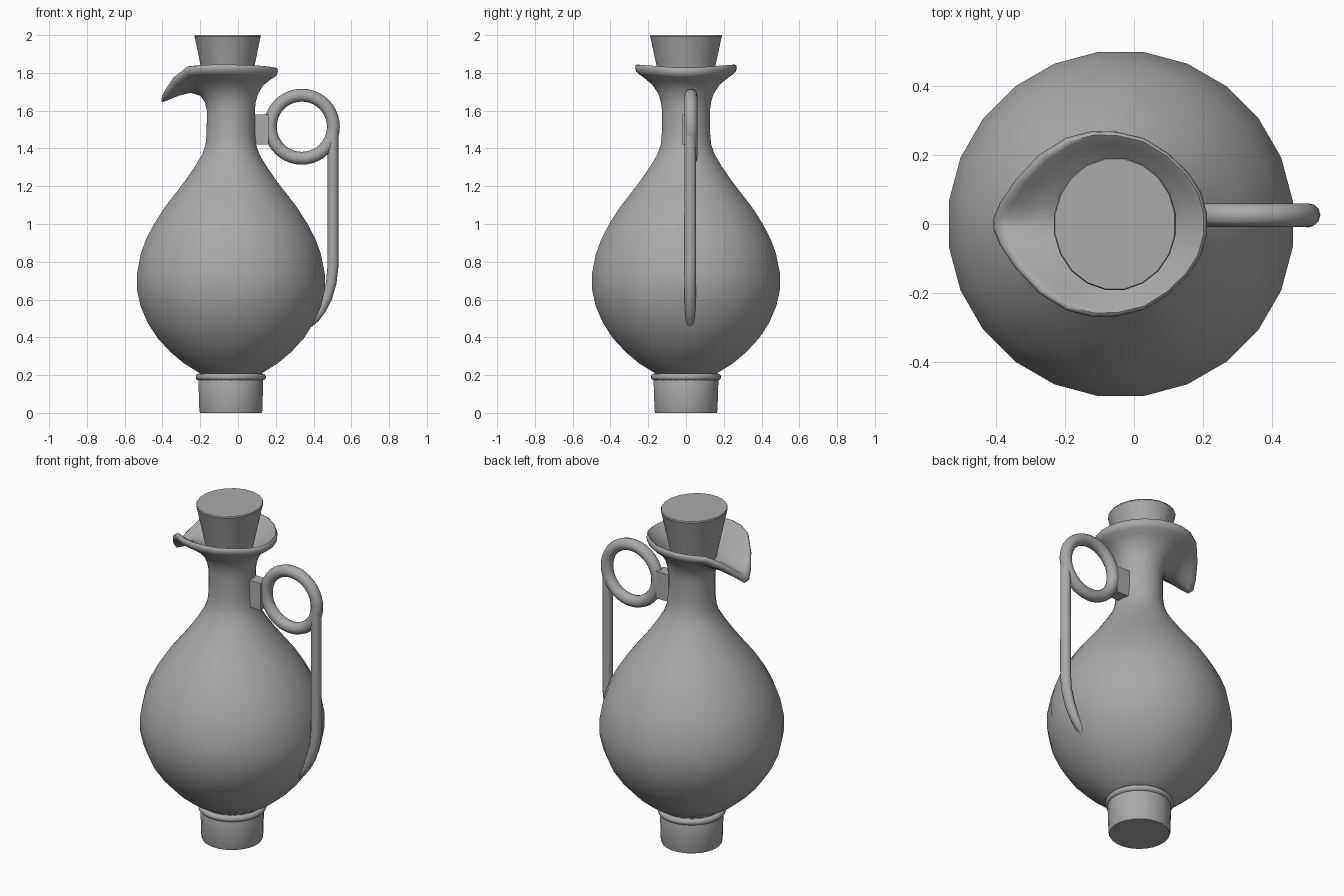
import bpy, bmesh, math
from mathutils import Vector

if "Cube" in bpy.data.objects:
    bpy.data.objects.remove(bpy.data.objects["Cube"], do_unlink=True)

SIDES = 24
AXIS = -0.038

grey = bpy.data.materials.new("plain grey")
grey.use_nodes = True
grey.diffuse_color = (0.4, 0.4, 0.4, 1)
grey.node_tree.nodes["Principled BSDF"].inputs["Base Color"].default_value = (0.4, 0.4, 0.4, 1)


def finish(obj, name, angle=40):
    obj.name = name
    obj.data.materials.append(grey)
    bpy.ops.object.select_all(action="DESELECT")
    obj.select_set(True)
    bpy.context.view_layer.objects.active = obj
    if angle:
        bpy.ops.object.shade_smooth_by_angle(angle=math.radians(angle))
    return obj


def loft(name, rows, angle=40):
    """Skin a stack of closed point rings and cap both ends."""
    bm = bmesh.new()
    rings = [[bm.verts.new(p) for p in row] for row in rows]
    n = len(rings[0])
    for a, b in zip(rings, rings[1:]):
        for i in range(n):
            j = (i + 1) % n
            bm.faces.new((a[i], a[j], b[j], b[i]))
    bm.faces.new(rings[0][::-1])
    bm.faces.new(rings[-1])
    bmesh.ops.recalc_face_normals(bm, faces=bm.faces)
    mesh = bpy.data.meshes.new(name)
    bm.to_mesh(mesh)
    bm.free()
    obj = bpy.data.objects.new(name, mesh)
    bpy.context.collection.objects.link(obj)
    return finish(obj, name, angle)


def ring(rx, z, ry=None, x=AXIS, n=SIDES):
    ry = ry or rx
    angles = [(i + 0.5) * math.tau / n for i in range(n)]
    return [Vector((x + rx * math.cos(a), ry * math.sin(a), z)) for a in angles]


def torus(name, location, major, minor, rotation=(0, 0, 0)):
    bpy.ops.mesh.primitive_torus_add(location=location, rotation=rotation, major_radius=major,
                                     minor_radius=minor, major_segments=40, minor_segments=12)
    return finish(bpy.context.object, name, 60)


# Pouring lip outline, from the handle side round to the spout, then mirrored
half_rim = [(.211, .03, 1.812), (.194, .092, 1.815), (.158, .148, 1.82), (.10, .204, 1.825),
            (.03, .248, 1.828), (-.05, .267, 1.83), (-.12, .269, 1.83), (-.195, .25, 1.828),
            (-.275, .2, 1.82), (-.345, .125, 1.765), (-.388, .06, 1.7), (-.407, .016, 1.66)]
rim = [Vector(p) for p in half_rim]
rim += [Vector((p.x, -p.y, p.z)) for p in reversed(rim)]


def lip_row(t, z):
    """Ring part way from the neck (t=0) to the rim (t=1)."""
    row = []
    for p, q in zip(ring(0.128, z), rim):
        v = p.lerp(q, t)
        v.z = z + (q.z - 1.82) * t ** 1.35
        row.append(v)
    return row


# Body and neck, continuing into the lip and back down inside it
body = [(.15, .2), (.195, .228), (.25, .262), (.322, .322), (.388, .393), (.443, .475), (.482, .565),
        (.502, .655), (.502, .735), (.48, .845), (.452, .92), (.41, 1.0), (.352, 1.09),
        (.297, 1.16), (.243, 1.23), (.191, 1.305), (.152, 1.37), (.135, 1.42), (.129, 1.48),
        (.128, 1.6)]
lip = [(.04, 1.645), (.14, 1.69), (.36, 1.735), (.62, 1.763), (.86, 1.785), (.96, 1.797), (1, 1.815),
       (.98, 1.83), (.92, 1.835), (.85, 1.828), (.72, 1.808), (.48, 1.78), (.24, 1.75), (.02, 1.71)]
rows = [ring(r, z) for r, z in body] + [lip_row(t, z) for t, z in lip]
loft("jug_body", rows + [ring(.1, 1.62), ring(.1, 1.5)], 60)

# Foot and its collar
loft("foot", [ring(.164, 0), ring(.168, .01), ring(.173, .17), ring(.16, .21)])
torus("foot_collar", (AXIS, 0, .19), .168, .018)

# Stopper
loft("stopper", [ring(.085, 1.55, .095, -.055, 20), ring(.175, 1.985, .19, -.055, 20),
                 ring(.178, 1.993, .193, -.055, 20), ring(.175, 2, .19, -.055, 20)], 30)

# Handle: loop, block joining it to the neck, and tapering bar
torus("handle_loop", (.338, .026, 1.515), .167, .034, (math.pi / 2, 0, 0))

bpy.ops.mesh.primitive_cube_add(size=1, location=(.117, .018, 1.5))
block = bpy.context.object
block.scale = (.09, .072, .16)
finish(block, "handle_block", 0)

path = [(.503, 1.52, .028), (.503, 1.2, .028), (.503, .85, .029), (.502, .77, .029),
        (.494, .69, .028), (.472, .61, .027), (.44, .545, .025), (.408, .498, .022), (.36, .455, .018)]
bar = []
for i, (x, z, r) in enumerate(path):
    a, b = path[max(i - 1, 0)], path[min(i + 1, len(path) - 1)]
    along = Vector((b[0] - a[0], 0, b[1] - a[1])).normalized()
    side = along.cross(Vector((0, 1, 0)))
    bar.append([Vector((x, .022, z)) + r * (side * math.cos(k * math.tau / 12)
                + Vector((0, 1.1, 0)) * math.sin(k * math.tau / 12)) for k in range(12)])
loft("handle_bar", bar, 60)
